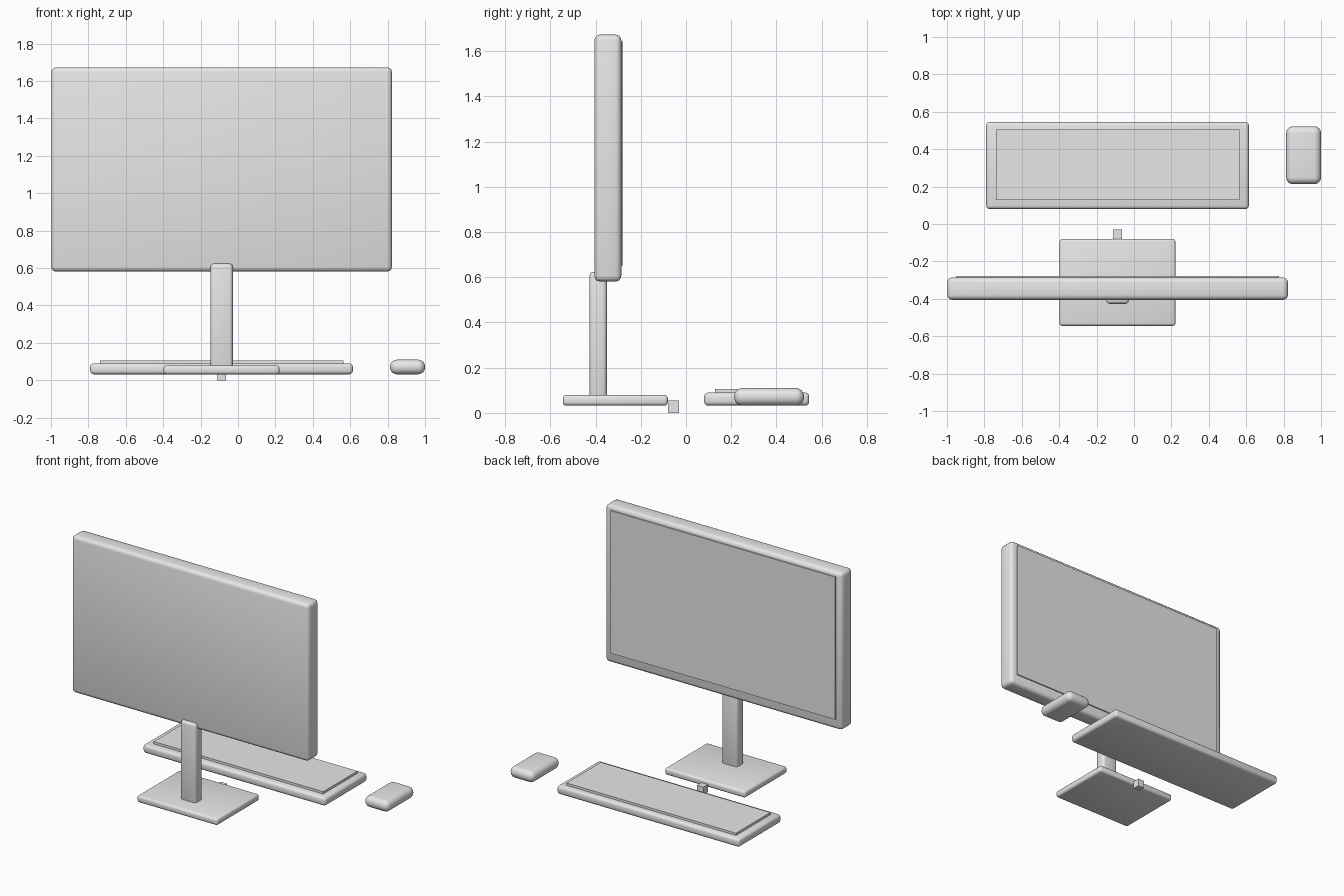
import bpy, math

if "Cube" in bpy.data.objects:
    bpy.data.objects.remove(bpy.data.objects["Cube"])

grey = bpy.data.materials.new("plain_grey")
grey.diffuse_color = (0.8, 0.8, 0.8, 1)
grey.use_nodes = True
grey.node_tree.nodes["Principled BSDF"].inputs["Base Color"].default_value = grey.diffuse_color


def box(name, lo, hi, bevel=0.0, segments=3):
    """Box between two corners, with optionally rounded edges."""
    bpy.ops.mesh.primitive_cube_add(size=1)
    ob = bpy.context.object
    ob.name = name
    for v in ob.data.vertices:
        v.co = [(a + b) / 2 + c * (b - a) for a, b, c in zip(lo, hi, v.co)]
    ob.data.materials.append(grey)
    if bevel:
        m = ob.modifiers.new("round_edges", 'BEVEL')
        m.width, m.segments = bevel, segments
        m.limit_method = 'NONE'
        bpy.ops.object.modifier_apply(modifier=m.name)
        bpy.ops.object.shade_smooth_by_angle(angle=math.radians(35))
    return ob


# monitor: housing, screen plate on the +y side, neck and foot
box("monitor_housing", (-0.998, -0.405, 0.581), (0.823, -0.286, 1.673), 0.025)
box("monitor_screen", (-0.952, -0.30, 0.653), (0.776, -0.278, 1.643))
box("stand_neck", (-0.147, -0.427, 0.06), (-0.028, -0.35, 0.624), 0.018)
box("stand_base", (-0.398, -0.545, 0.032), (0.222, -0.08, 0.079), 0.015)

# small block in front of the foot
box("small_block", (-0.112, -0.079, 0.0), (-0.063, -0.03, 0.054))

# keyboard with raised key area
box("keyboard_body", (-0.79, 0.08, 0.032), (0.614, 0.545, 0.09), 0.018)
box("keyboard_keys", (-0.738, 0.128, 0.08), (0.565, 0.505, 0.106))

# mouse
box("mouse", (0.813, 0.213, 0.032), (1.0, 0.522, 0.11), 0.037, 6)
